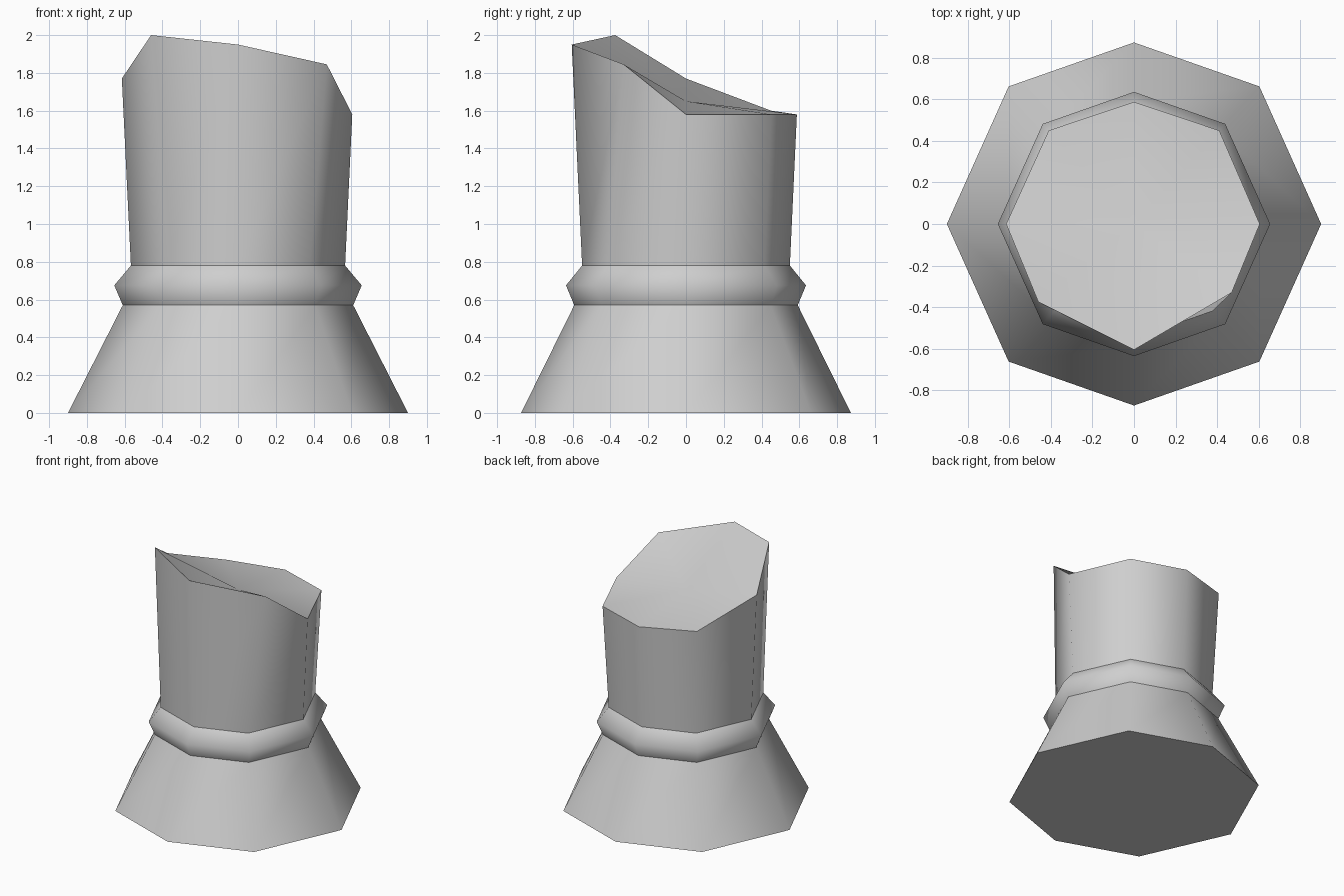
import bpy
import bmesh

cube = bpy.data.objects.get("Cube")
if cube:
    bpy.data.objects.remove(cube, do_unlink=True)

stone = bpy.data.materials.new("grey_stone")
stone.use_nodes = True
stone.diffuse_color = (0.62, 0.62, 0.62, 1)
stone.node_tree.nodes["Principled BSDF"].inputs["Base Color"].default_value = (0.62, 0.62, 0.62, 1)

# Slightly uneven octagon, counter-clockwise from +x
OCTAGON = [(1, 0), (0.67, 0.735), (0, 0.97), (-0.67, 0.735),
           (-1, 0), (-0.67, -0.735), (0, -0.97), (0.67, -0.735)]


def ring(radius, z):
    return [(x * radius, y * radius, z) for x, y in OCTAGON]


def build(name, rings, bottom=False, peak=None):
    """Skin stacked rings; cap the bottom and fan the top when asked."""
    bm = bmesh.new()
    loops = [[bm.verts.new(p) for p in r] for r in rings]
    n = len(OCTAGON)
    for low, high in zip(loops, loops[1:]):
        for i in range(n):
            j = (i + 1) % n
            bm.faces.new((low[i], low[j], high[j], high[i]))
    if bottom:
        bm.faces.new(list(reversed(loops[0])))
    if peak:
        centre = bm.verts.new(peak)
        for i in range(n):
            bm.faces.new((loops[-1][i], loops[-1][(i + 1) % n], centre))
    for f in bm.faces:
        f.smooth = True
    # Keep the first and last rings crisp
    for loop in (loops[0], loops[-1]):
        for i in range(n):
            bm.edges.get((loop[i], loop[(i + 1) % n])).smooth = False
    mesh = bpy.data.meshes.new(name)
    bm.to_mesh(mesh)
    bm.free()
    mesh.materials.append(stone)
    obj = bpy.data.objects.new(name, mesh)
    bpy.context.collection.objects.link(obj)
    return obj


# Flared foot
build("column_foot", [ring(0.9, 0), ring(0.61, 0.57)], bottom=True)

# Bulging collar
build("column_collar", [ring(0.61, 0.57), ring(0.655, 0.675), ring(0.567, 0.78)])

# Broken shaft with a jagged slanted top
broken_rim = [(0.605, 0, 1.58), (0.41, 0.45, 1.58), (0, 0.587, 1.58),
              (-0.41, 0.45, 1.6), (-0.615, 0, 1.77), (-0.46, -0.375, 2),
              (0, -0.605, 1.95), (0.47, -0.33, 1.845)]
build("broken_shaft", [ring(0.567, 0.78), broken_rim], peak=(0, 0, 1.65))
